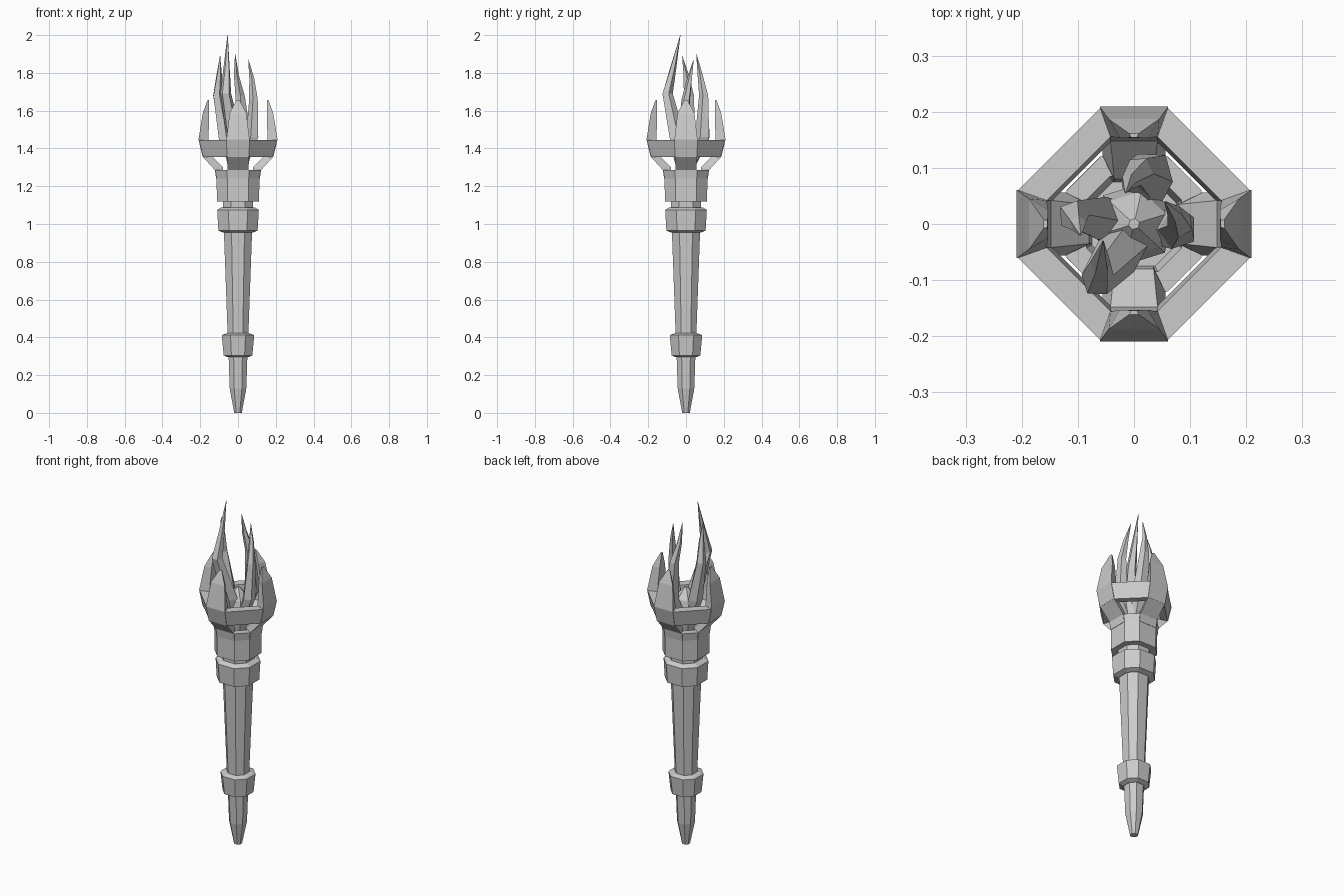
import bpy, bmesh
from math import cos, sin, pi
from mathutils import Vector, Matrix

if "Cube" in bpy.data.objects:
    bpy.data.objects.remove(bpy.data.objects["Cube"])


def loft(bm, rings, closed=False):
    """Skin a list of equal-length point rings; cap the ends or join them."""
    vs = [[bm.verts.new(p) for p in r] for r in rings]
    n = len(vs[0])
    pairs = list(zip(vs, vs[1:])) + ([(vs[-1], vs[0])] if closed else [])
    for a, b in pairs:
        for i in range(n):
            j = (i + 1) % n
            bm.faces.new((a[i], a[j], b[j], b[i]))
    if not closed:
        bm.faces.new(vs[0][::-1])
        bm.faces.new(vs[-1])


def finish(name, bm):
    bmesh.ops.remove_doubles(bm, verts=bm.verts, dist=1e-5)
    bmesh.ops.recalc_face_normals(bm, faces=bm.faces)
    me = bpy.data.meshes.new(name)
    bm.to_mesh(me)
    bm.free()
    ob = bpy.data.objects.new(name, me)
    bpy.context.collection.objects.link(ob)
    return ob


def octagon(a, s, z):
    """Octagon with flats facing the axes: distance a, half flat width s."""
    return [(a, -s, z), (a, s, z), (s, a, z), (-s, a, z),
            (-a, s, z), (-a, -s, z), (-s, -a, z), (s, -a, z)]


def turned(name, profile, ratio=0.46):
    bm = bmesh.new()
    loft(bm, [octagon(a, a * ratio, z) for a, z in profile])
    return finish(name, bm)


# Handle, collars and cup
turned("handle", [(.02, 0), (.044, .13), (.05, .31), (.055, .42), (.075, .97)])
turned("lower_collar", [(.055, .295), (.076, .305), (.086, .412), (.058, .422)])
turned("upper_collar", [(.08, .955), (.104, .965), (.11, 1.075), (.088, 1.088)])
turned("neck", [(.08, 1.07), (.08, 1.14)])
turned("cup", [(.112, 1.12), (.113, 1.24), (.12, 1.285), (.085, 1.285),
               (.075, 1.25)], .5)

# Open ring around the flame
bm = bmesh.new()
loft(bm, [octagon(.186, .053, 1.355), octagon(.207, .06, 1.445),
          octagon(.155, .042, 1.445), octagon(.148, .04, 1.355)], closed=True)
finish("ring", bm)

# Four prongs: outer (radius, half width, z), inner (radius, half width, z)
prong = [((.116, .056, 1.24), (.075, .035, 1.25)),
         ((.122, .056, 1.285), (.08, .035, 1.30)),
         ((.188, .058, 1.358), (.148, .042, 1.37)),
         ((.209, .061, 1.447), (.156, .042, 1.45)),
         ((.187, .045, 1.585), (.153, .025, 1.58)),
         ((.161, .008, 1.657), (.154, .005, 1.657))]
bm = bmesh.new()
for k in range(4):
    rot = Matrix.Rotation(k * pi / 2, 3, 'Z')
    loft(bm, [[rot @ Vector(p) for p in
               ((ro, -wo, zo), (ro, wo, zo), (ri, wi, zi), (ri, -wi, zi))]
              for (ro, wo, zo), (ri, wi, zi) in prong])
finish("prongs", bm)

# Flame tongues: x, y, z, radius along each path
tongues = {
    "flame_front": [(0, -.01, 1.28, .03), (-.02, -.045, 1.45, .045),
                    (-.065, -.1, 1.69, .03), (-.06, -.07, 1.82, .018), (-.055, -.03, 2, .001)],
    "flame_left": [(-.01, 0, 1.28, .03), (-.065, .01, 1.45, .042),
                   (-.108, .015, 1.68, .028), (-.1, 0, 1.79, .015), (-.095, -.02, 1.89, .001)],
    "flame_back": [(0, .01, 1.28, .03), (.03, .09, 1.46, .042),
                   (.01, .095, 1.68, .026), (-.01, .075, 1.79, .014), (-.015, .055, 1.9, .001)],
    "flame_right": [(.01, 0, 1.28, .03), (.078, -.01, 1.46, .036),
                    (.083, 0, 1.66, .024), (.073, .02, 1.77, .014), (.055, .04, 1.87, .001)],
}
for t, (name, path) in enumerate(tongues.items()):
    bm = bmesh.new()
    loft(bm, [[(x + r * cos(i * 2 * pi / 5 + t + k * .15),
                y + r * sin(i * 2 * pi / 5 + t + k * .15), z) for i in range(5)]
              for k, (x, y, z, r) in enumerate(path)])
    finish(name, bm)

# Faceted heart of the flame
bm = bmesh.new()
loft(bm, [[(r * cos(i * pi / 3 + .3), r * sin(i * pi / 3 + .3), z) for i in range(6)]
          for r, z in ((.04, 1.25), (.075, 1.38), (.06, 1.44), (.01, 1.5))])
finish("flame_heart", bm)
